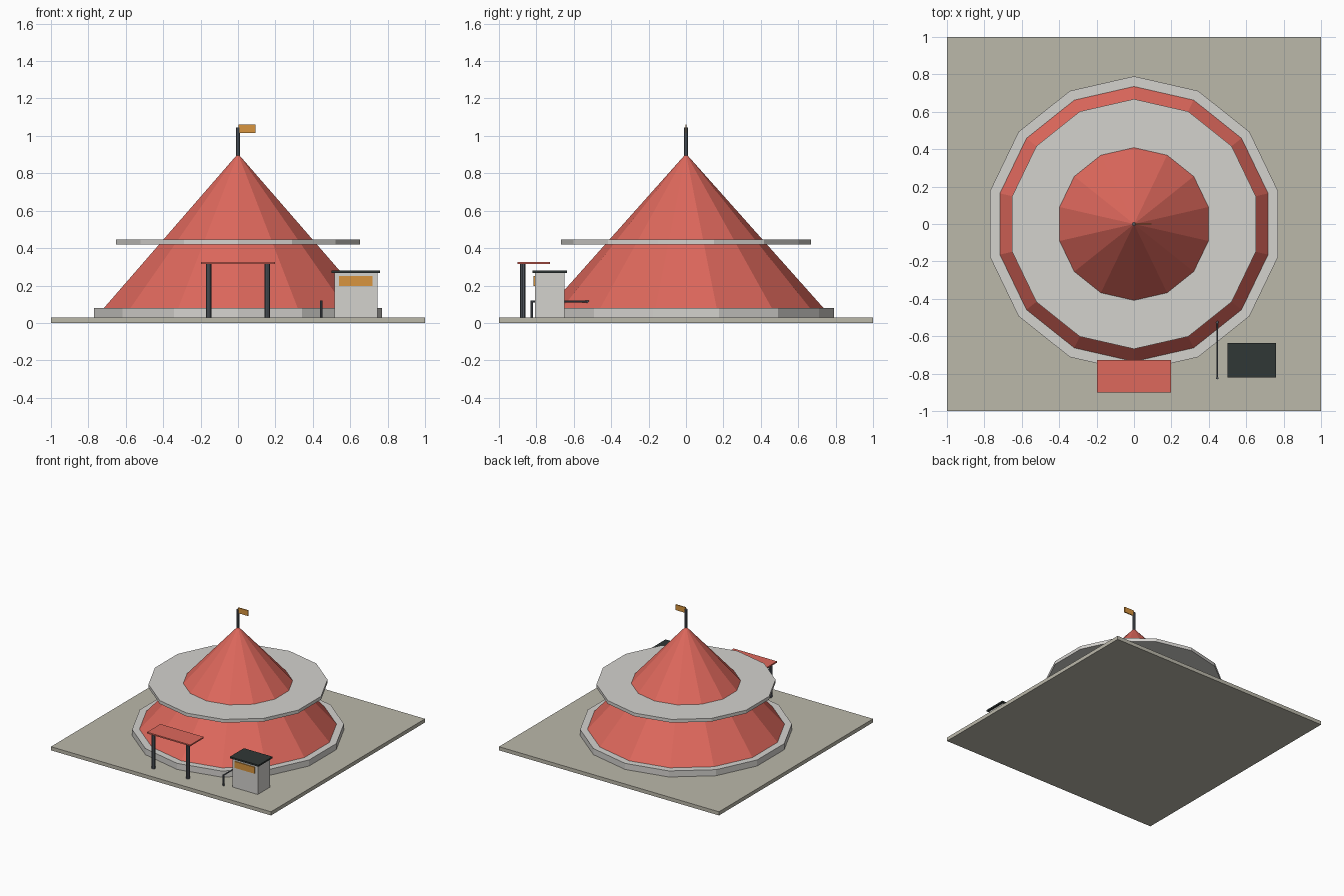
import bpy
import math

cube = bpy.data.objects.get("Cube")
if cube:
    bpy.data.objects.remove(cube, do_unlink=True)


def material(name, rgb):
    """Flat material from 0-255 display values, stored as linear."""
    lin = [((c / 255 + 0.055) / 1.055) ** 2.4 for c in rgb] + [1.0]
    m = bpy.data.materials.new(name)
    m.use_nodes = True
    m.diffuse_color = lin
    bsdf = next(n for n in m.node_tree.nodes if n.type == 'BSDF_PRINCIPLED')
    bsdf.inputs["Base Color"].default_value = lin
    return m


red = material("red canvas", (222, 104, 92))
white = material("pale grey", (212, 210, 206))
stone = material("ground stone", (187, 184, 170))
gold = material("gold", (216, 149, 63))
dark = material("dark roof", (48, 55, 54))
steel = material("steel", (88, 94, 102))


def finish(name, mat):
    ob = bpy.context.object
    ob.name = name
    ob.data.materials.clear()
    ob.data.materials.append(mat)
    return ob


def box(name, mat, x, y, z):
    """Box from (low, high) pairs on each axis."""
    spans = (x, y, z)
    bpy.ops.mesh.primitive_cube_add(size=1, location=[(a + b) / 2 for a, b in spans])
    ob = finish(name, mat)
    for v in ob.data.vertices:
        v.co = [c * (b - a) for c, (a, b) in zip(v.co, spans)]
    return ob


def cone(name, mat, r_low, r_high, z0, z1, x=0, y=0, sides=14):
    """Upright prism or cone with a corner pointing to the back."""
    bpy.ops.mesh.primitive_cone_add(vertices=sides, radius1=r_low, radius2=r_high,
                                    depth=z1 - z0, location=(x, y, (z0 + z1) / 2))
    return finish(name, mat)


# Ground and main tent
box("ground", stone, (-1, 1), (-1, 1), (0, 0.03))
cone("base_ring", white, 0.79, 0.79, 0.03, 0.08)
cone("tent_canopy", red, 0.737, 0, 0.078, 0.905)
cone("canopy_disc", white, 0.668, 0.668, 0.42, 0.447)

# Flag at the peak
cone("flag_pole", steel, 0.01, 0.01, 0.895, 1.045, sides=8)
box("flag", gold, (0.003, 0.094), (-0.004, 0.004), (1.015, 1.06))

# Entrance awning on two posts
box("awning", red, (-0.197, 0.197), (-0.9, -0.726), (0.315, 0.326))
for side, label in ((-1, "right"), (1, "left")):
    cone(f"awning_post_{label}", steel, 0.014, 0.014, 0.03, 0.316,
         x=side * 0.156, y=-0.873, sides=8)

# Ticket booth
box("booth", white, (0.515, 0.745), (-0.807, -0.65), (0.03, 0.267))
box("booth_roof", dark, (0.5, 0.76), (-0.82, -0.637), (0.267, 0.28))
box("booth_window", gold, (0.54, 0.72), (-0.815, -0.806), (0.197, 0.25))

# Queue rail
for y, label in ((-0.824, "front"), (-0.525, "back")):
    cone(f"rail_post_{label}", steel, 0.007, 0.007, 0.03, 0.119, x=0.445, y=y, sides=8)
bpy.ops.mesh.primitive_cylinder_add(vertices=8, radius=0.005, depth=0.305,
                                    location=(0.445, -0.674, 0.115),
                                    rotation=(math.pi / 2, 0, 0))
finish("rail_bar", steel)
